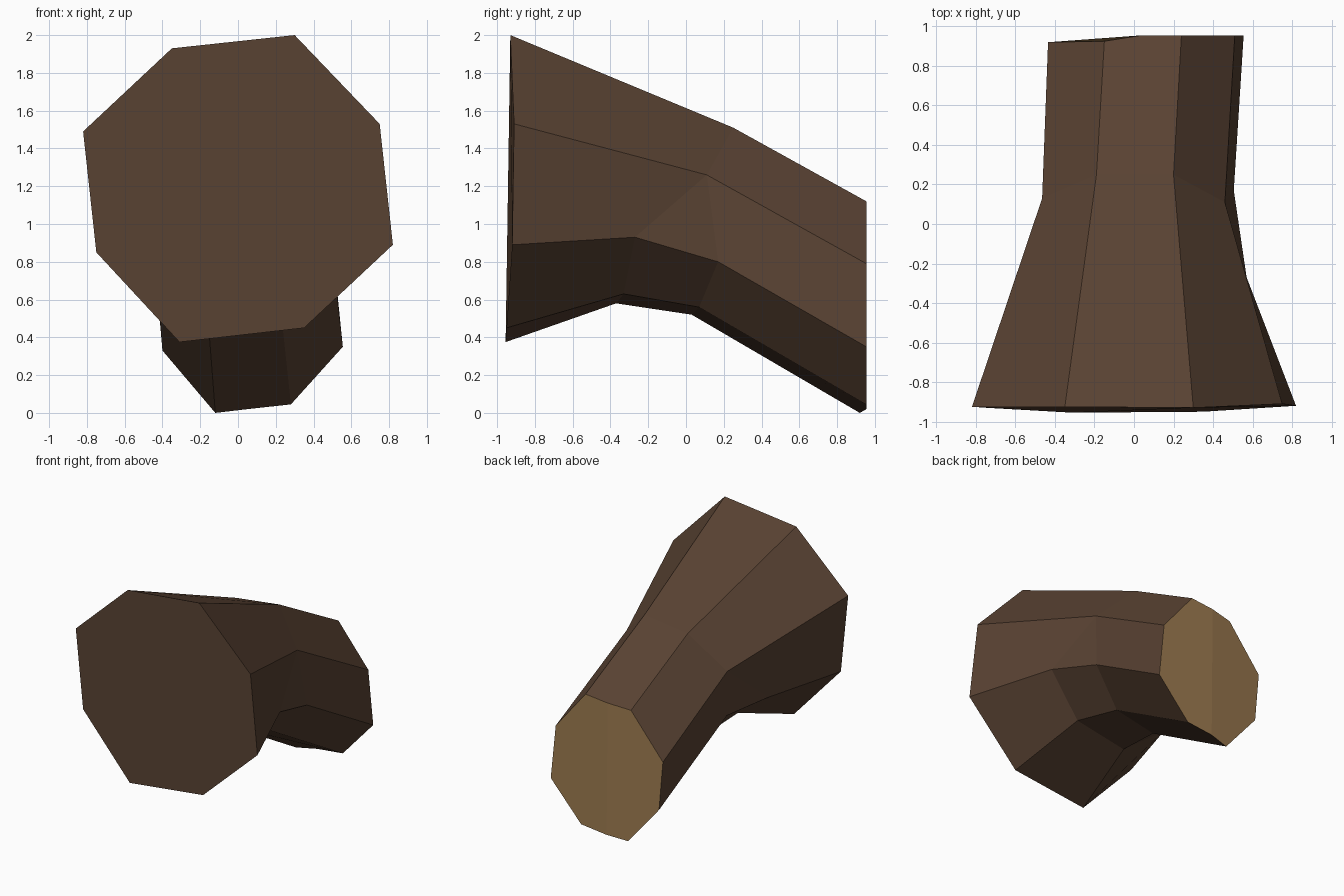
import bpy, bmesh
from mathutils import Vector

if "Cube" in bpy.data.objects:
    bpy.data.objects.remove(bpy.data.objects["Cube"])


def make_material(name, rgb):
    m = bpy.data.materials.new(name)
    m.diffuse_color = (*rgb, 1.0)
    m.use_nodes = True
    m.node_tree.nodes["Principled BSDF"].inputs["Base Color"].default_value = m.diffuse_color
    return m


# Eight-sided cross-sections, clockwise from the upper left
front = [(-.35, -.925, 1.93), (.30, -.93, 2.0), (.75, -.91, 1.53), (.82, -.92, .89),
         (.35, -.95, .45), (-.31, -.955, .375), (-.75, -.93, .85), (-.82, -.925, 1.49)]
bend_a = [(-.19, .25, 1.46), (.20, .25, 1.51), (.46, .11, 1.26), (.57, -.27, .93),
          (.27, -.33, .63), (-.21, -.37, .58), (-.54, -.30, .825), (-.465, .13, 1.18)]
# The outside of the bend shares its corners, the inside is bevelled
bend_b = bend_a[:3] + [(.505, .17, .80), (.225, .07, .56), (-.16, .03, .52),
                       (-.44, .10, .80)] + bend_a[7:]
back = [(-.15, .925, 1.08), (.24, .955, 1.12), (.51, .955, .79), (.555, .955, .35),
        (.28, .955, .045), (-.12, .92, .0), (-.40, .92, .33), (-.435, .92, .73)]

bm = bmesh.new()
rings = [[bm.verts.new(p) for p in ring] for ring in (front, bend_a, bend_b, back)]

# Bark sides and the flared base face
for r0, r1 in zip(rings, rings[1:]):
    for i in range(8):
        j = (i + 1) % 8
        bm.faces.new((r0[i], r0[j], r1[j], r1[i]))
bm.faces.new(rings[0])

# Cut wood end, creased into two slightly angled facets
cap = bm.faces.new(rings[3])
cap.material_index = 1
crease = []
for a, b, co in ((0, 1, (.04, .955, 1.10)), (4, 5, (.05, .955, .02))):
    va, vb = rings[3][a], rings[3][b]
    edge = bm.edges.get((va, vb))
    new_vert = bmesh.utils.edge_split(edge, va, 0.5)[1]
    new_vert.co = Vector(co)
    crease.append(new_vert)
bmesh.utils.face_split(cap, crease[0], crease[1])

bmesh.ops.remove_doubles(bm, verts=bm.verts[:], dist=0.0005)
bmesh.ops.recalc_face_normals(bm, faces=bm.faces[:])

mesh = bpy.data.meshes.new("tree_stub")
bm.to_mesh(mesh)
bm.free()
mesh.materials.append(make_material("dark bark", (.098, .054, .032)))
mesh.materials.append(make_material("cut wood", (.342, .202, .082)))
stub = bpy.data.objects.new("tree_stub", mesh)
bpy.context.collection.objects.link(stub)
